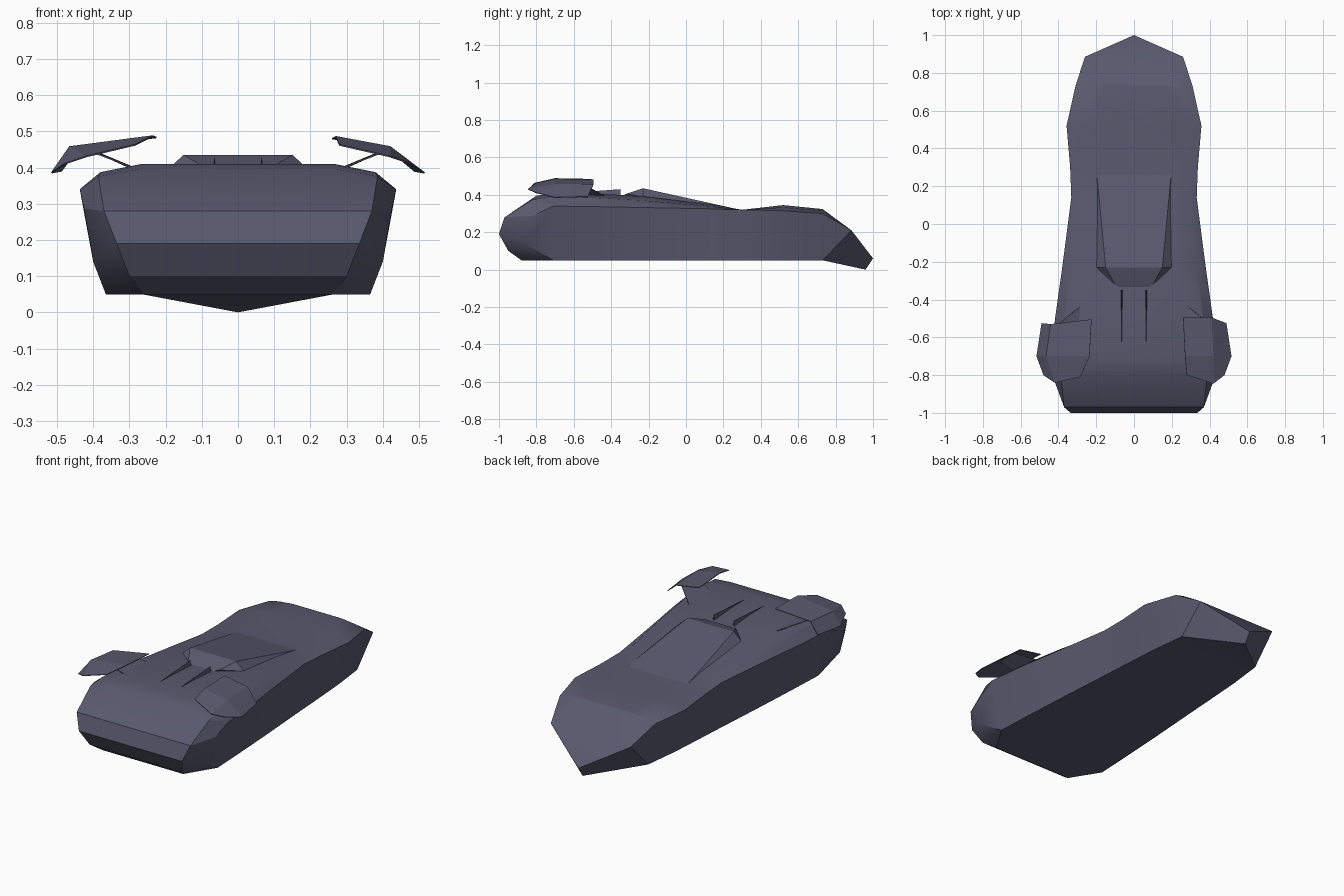
import bpy, bmesh, math

if "Cube" in bpy.data.objects:
    bpy.data.objects.remove(bpy.data.objects["Cube"])

paint = bpy.data.materials.new("slate_blue_grey")
paint.diffuse_color = (0.10, 0.10, 0.157, 1)
paint.use_nodes = True
paint.node_tree.nodes["Principled BSDF"].inputs["Base Color"].default_value = paint.diffuse_color


def finish(bm, name, smooth=25):
    bmesh.ops.recalc_face_normals(bm, faces=bm.faces)
    me = bpy.data.meshes.new(name)
    bm.to_mesh(me)
    bm.free()
    me.materials.append(paint)
    ob = bpy.data.objects.new(name, me)
    bpy.context.collection.objects.link(ob)
    bpy.ops.object.select_all(action='DESELECT')
    ob.select_set(True)
    bpy.context.view_layer.objects.active = ob
    if smooth:
        bpy.ops.object.shade_smooth_by_angle(angle=math.radians(smooth))
    return ob


def add_hull(bm, half_points, cut_y=None):
    """Convex shell of points mirrored in x; drops the face lying at cut_y."""
    pts = {(s * x, y, z) for x, y, z in half_points for s in (1, -1)}
    verts = [bm.verts.new(p) for p in sorted(pts)]
    res = bmesh.ops.convex_hull(bm, input=verts)
    junk = list({v for v in res["geom_interior"] + res["geom_unused"]
                 if isinstance(v, bmesh.types.BMVert)})
    bmesh.ops.delete(bm, geom=junk, context='VERTS')
    if cut_y is not None:
        caps = [f for f in bm.faces if all(abs(v.co.y - cut_y) < 1e-4 for v in f.verts)]
        bmesh.ops.delete(bm, geom=caps, context='FACES_ONLY')


def ring(y, wb, wm, zm, ws, zs, wr, zr):
    """Half section: floor corner, belt, shoulder, roof edge."""
    return [(wb, y, 0.05), (wm, y, zm), (ws, y, zs), (wr, y, zr)]


# Body: y, floor half width, belt width/height, shoulder width/height, roof width/height
stations = [
    (-0.71, 0.365, 0.437, 0.34, 0.38, 0.387, 0.265, 0.41),
    (-0.50, 0.355, 0.418, 0.337, 0.365, 0.384, 0.25, 0.408),
    (-0.23, 0.34, 0.38, 0.332, 0.335, 0.37, 0.22, 0.392),
    (0.14, 0.315, 0.332, 0.325, 0.295, 0.338, 0.20, 0.347),
    (0.30, 0.305, 0.338, 0.32, 0.295, 0.32, 0.20, 0.32),
    (0.52, 0.29, 0.357, 0.315, 0.30, 0.333, 0.19, 0.345),
    (0.73, 0.265, 0.31, 0.30, 0.25, 0.314, 0.16, 0.324),
]
rings = [ring(*s) for s in stations]
bm = bmesh.new()
loops = []
for r in rings:
    full = r + [(-x, y, z) for x, y, z in reversed(r)]
    loops.append([bm.verts.new(p) for p in full])
for a, b in zip(loops, loops[1:]):
    for i in range(len(a)):
        j = (i + 1) % len(a)
        bm.faces.new((a[i], a[j], b[j], b[i]))

# Blunt front end
add_hull(bm, rings[0] + [
    (0.335, -1.0, 0.19), (0.37, -0.97, 0.28), (0.385, -0.82, 0.375),
    (0.27, -0.80, 0.395), (0.30, -0.95, 0.10), (0.26, -0.88, 0.05),
    (0.40, -0.86, 0.14), (0.425, -0.82, 0.287)], -0.71)
# Pointed tail
add_hull(bm, rings[-1] + [(0.26, 0.885, 0.21), (0, 1.0, 0.06), (0, 0.96, 0.0)], 0.73)
bmesh.ops.remove_doubles(bm, verts=bm.verts, dist=0.0005)
finish(bm, "body")

# Raised roof scoop
bm = bmesh.new()
add_hull(bm, [(0.15, -0.23, 0.435), (0.20, -0.23, 0.39), (0.20, 0.30, 0.318),
              (0.10, -0.32, 0.405), (0.07, -0.34, 0.395)])
finish(bm, "roof_scoop")

# Roof fins
for side, s in (("left", -1), ("right", 1)):
    bm = bmesh.new()
    pts = [(-0.006, -0.35, 0.39), (0.006, -0.35, 0.39), (0, -0.35, 0.43), (0, -0.65, 0.408),
           (0, -0.65, 0.39)]
    vs = [bm.verts.new((x + s * 0.065, y, z)) for x, y, z in pts]
    bmesh.ops.convex_hull(bm, input=vs)
    finish(bm, side + "_roof_fin", 0)


def sheet(name, faces, thick):
    bm = bmesh.new()
    for f in faces:
        bm.faces.new([bm.verts.new(p) for p in f])
    bmesh.ops.remove_doubles(bm, verts=bm.verts, dist=0.0005)
    ob = finish(bm, name, 0)
    mod = ob.modifiers.new("thickness", 'SOLIDIFY')
    mod.thickness = thick
    mod.offset = 0


# Winglets: inner panel, drooped outer panel and a strut (the two sides differ slightly)
wings = {
    "right": (1, [(0.26, -0.495, 0.48), (0.27, -0.70, 0.485), (0.28, -0.80, 0.462)],
              [(0.41, -0.495, 0.455), (0.42, -0.70, 0.457), (0.42, -0.845, 0.43)]),
    "left": (-1, [(0.225, -0.505, 0.483), (0.235, -0.70, 0.487), (0.285, -0.81, 0.462)],
             [(0.44, -0.53, 0.455), (0.465, -0.70, 0.457), (0.42, -0.84, 0.43)]),
}
tip = [(0.488, -0.525, 0.39), (0.515, -0.70, 0.385), (0.478, -0.80, 0.41)]
for side, (s, inner, fold) in wings.items():
    rows = [[(s * x, y, z) for x, y, z in r] for r in (inner, fold, tip)]
    quads = [(a[i], a[i + 1], b[i + 1], b[i])
             for a, b in zip(rows, rows[1:]) for i in (0, 1)]
    sheet(side + "_winglet", quads, 0.004)
    strut = [(0.415, -0.54, 0.452), (0.415, -0.66, 0.448), (0.265, -0.64, 0.39), (0.265, -0.42, 0.385)]
    sheet(side + "_winglet_strut", [[(s * x, y, z) for x, y, z in strut]], 0.004)
